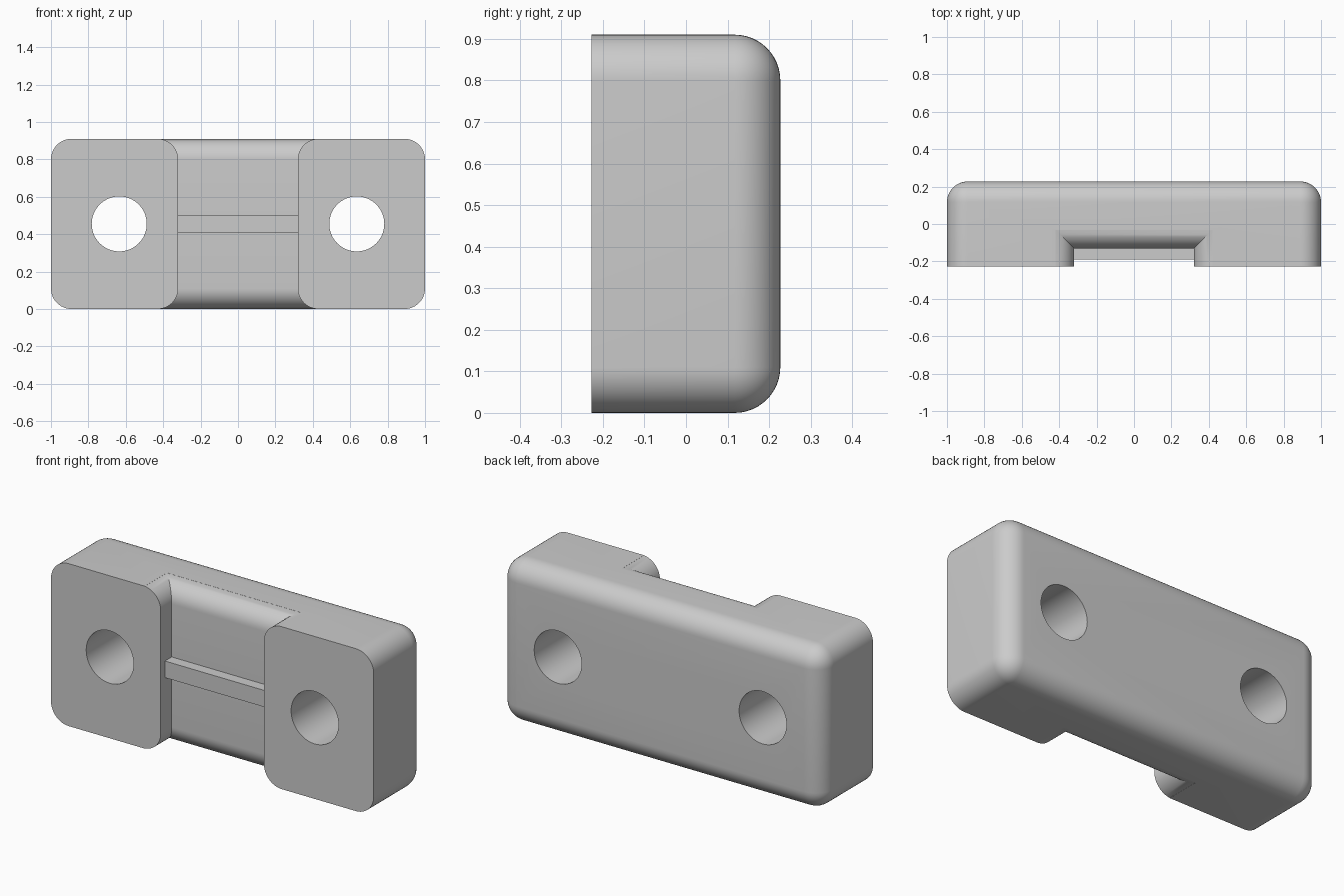
import bpy
import bmesh
import math
from mathutils import Matrix

if "Cube" in bpy.data.objects:
    bpy.data.objects.remove(bpy.data.objects["Cube"], do_unlink=True)

HEIGHT = 0.91
DEPTH = 0.227
ROUND = 0.11
FLOOR = -0.13     # depth of the channel floor
CHANNEL = 0.32    # half width of the channel

grey = bpy.data.materials.new("plain grey")
grey.use_nodes = True
grey.diffuse_color = (0.6, 0.6, 0.6, 1)
grey.node_tree.nodes["Principled BSDF"].inputs["Base Color"].default_value = (0.6, 0.6, 0.6, 1)


def add_object(name, bm):
    mesh = bpy.data.meshes.new(name)
    bmesh.ops.recalc_face_normals(bm, faces=bm.faces)
    bm.to_mesh(mesh)
    bm.free()
    mesh.materials.append(grey)
    obj = bpy.data.objects.new(name, mesh)
    bpy.context.collection.objects.link(obj)
    return obj


def box_mesh(x, y, z):
    """Box between pairs of limits."""
    bm = bmesh.new()
    bmesh.ops.create_cube(bm, size=1)
    for v in bm.verts:
        v.co = [(a + b) / 2 + (b - a) * c for (a, b), c in zip((x, y, z), v.co)]
    return bm


def combine(target, tool, operation):
    mod = target.modifiers.new(operation.lower(), 'BOOLEAN')
    mod.operation = operation
    mod.solver = 'EXACT'
    mod.object = tool
    bpy.context.view_layer.objects.active = target
    bpy.ops.object.modifier_apply(modifier=mod.name)
    bpy.data.objects.remove(tool, do_unlink=True)


# Block with every edge rounded except those around the front face
bm = box_mesh((-1, 1), (-DEPTH, DEPTH), (0, HEIGHT))
edges = [e for e in bm.edges if any(v.co.y > 0 for v in e.verts)]
bmesh.ops.bevel(bm, geom=edges, offset=ROUND, segments=12, profile=0.5, affect='EDGES')
body = add_object("clamp_body", bm)

# Channel cutter: stacked rectangles that flare along a quarter circle at both ends
upper = []
for i in range(13):
    angle = math.radians(7 * i)
    upper.append((HEIGHT - ROUND + ROUND * math.sin(angle), ROUND * (1 - math.cos(angle))))
upper.append((HEIGHT + 0.1, ROUND))
sections = [(HEIGHT - z, flare) for z, flare in reversed(upper)] + upper

bm = bmesh.new()
rings = []
for z, flare in sections:
    half, back = CHANNEL + flare, FLOOR + flare
    rings.append([bm.verts.new((x, y, z)) for x, y in
                  ((-half, -0.5), (half, -0.5), (half, back), (-half, back))])
for low, high in zip(rings, rings[1:]):
    for k in range(4):
        n = (k + 1) % 4
        bm.faces.new((low[k], low[n], high[n], high[k]))
bm.faces.new(rings[0])
bm.faces.new(rings[-1])
combine(body, add_object("channel_cutter", bm), 'DIFFERENCE')

# Raised rib across the channel
rib = add_object("rib", box_mesh((-0.36, 0.36), (-0.19, -0.05), (0.41, 0.503)))
combine(body, rib, 'UNION')

# Through holes
for side in (-1, 1):
    bm = bmesh.new()
    bmesh.ops.create_cone(bm, cap_ends=True, segments=64, radius1=0.147, radius2=0.147, depth=1,
                          matrix=Matrix.Translation((side * 0.635, 0, HEIGHT / 2))
                          @ Matrix.Rotation(math.pi / 2, 4, 'X'))
    combine(body, add_object("hole_cutter", bm), 'DIFFERENCE')

# Smooth curves, sharp creases
bpy.ops.object.select_all(action='DESELECT')
body.select_set(True)
bpy.context.view_layer.objects.active = body
bpy.ops.object.shade_smooth_by_angle(angle=math.radians(30))
